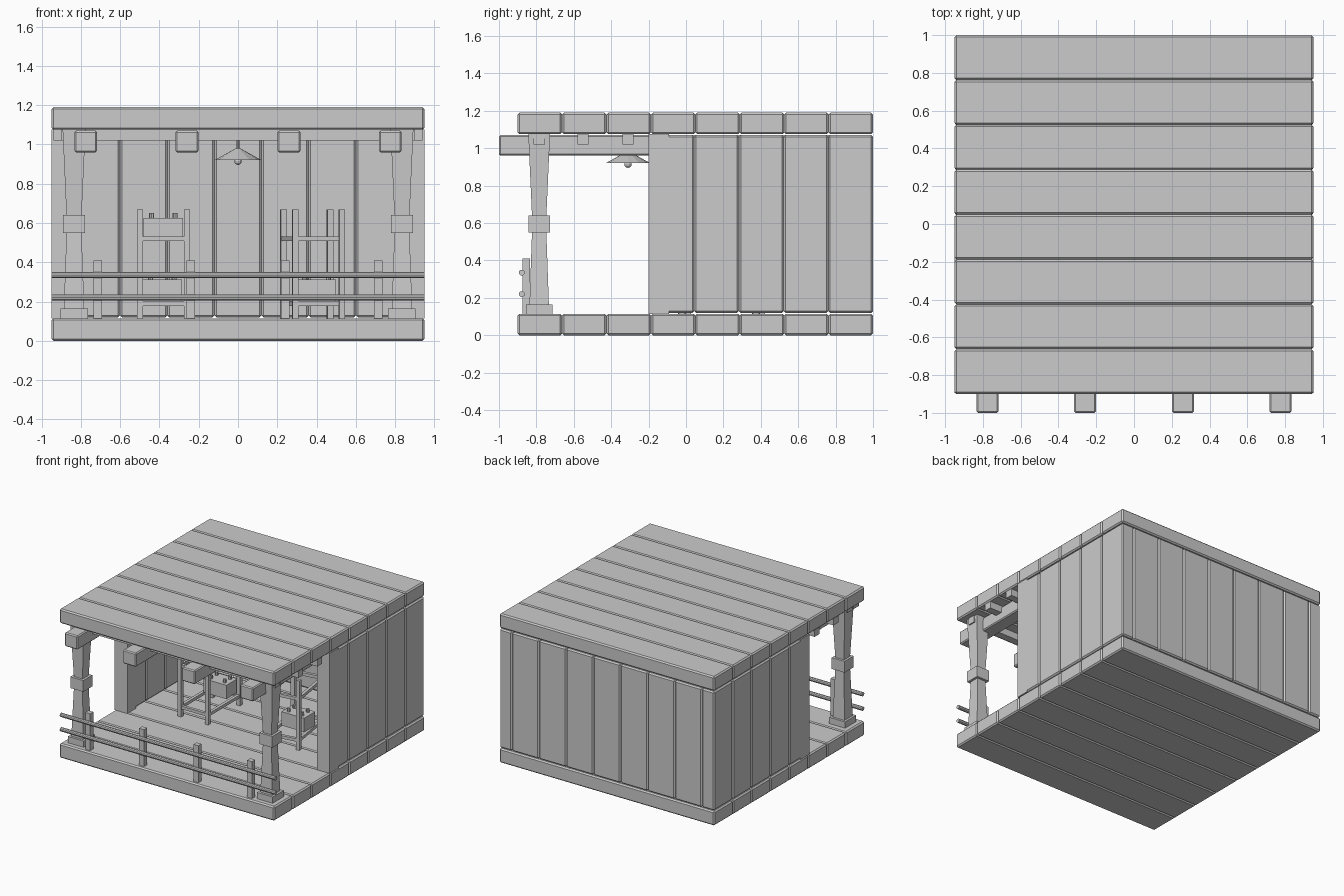
import bpy, bmesh, math
from mathutils import Matrix, Vector

if "Cube" in bpy.data.objects:
    bpy.data.objects.remove(bpy.data.objects["Cube"], do_unlink=True)

mat = bpy.data.materials.new("plain_grey")
mat.use_nodes = True
grey = (0.6, 0.6, 0.6, 1)
mat.diffuse_color = grey
mat.node_tree.nodes["Principled BSDF"].inputs["Base Color"].default_value = grey


def finish(name, bm, bevel=0):
    mesh = bpy.data.meshes.new(name)
    bm.to_mesh(mesh)
    bm.free()
    mesh.materials.append(mat)
    obj = bpy.data.objects.new(name, mesh)
    bpy.context.collection.objects.link(obj)
    if bevel:
        mod = obj.modifiers.new("edge_bevel", "BEVEL")
        mod.width = bevel
        mod.segments = 1
    return obj


def add_box(bm, lo, hi, matrix=Matrix()):
    lo, hi = Vector(lo), Vector(hi)
    scale = Matrix.Diagonal((*(hi - lo), 1))
    bmesh.ops.create_cube(bm, size=1, matrix=matrix @ Matrix.Translation((lo + hi) / 2) @ scale)


def box(name, lo, hi, bevel=0):
    bm = bmesh.new()
    add_box(bm, lo, hi)
    return finish(name, bm, bevel)


def add_cone(bm, r1, r2, depth, matrix, sides):
    bmesh.ops.create_cone(bm, cap_ends=True, segments=sides, radius1=r1, radius2=r2,
                          depth=depth, matrix=matrix)


# Floor and roof boards
pitch = 1.9 / 8
for i in range(8):
    y = -0.9 + i * pitch
    box("floor_board", (-0.95, y, 0), (0.95, y + pitch, 0.115), 0.01)
    box("roof_board", (-0.95, y, 1.075), (0.95, y + pitch, 1.19), 0.01)

# Back wall boards
for i in range(7):
    x = -0.84 + i * 0.24
    box("back_wall_board", (x, 0.89, 0.12), (x + 0.24, 1, 1.07), 0.01)

# Side walls, porch columns
for side in (-1, 1):
    inner, outer = sorted((side * 0.84, side * 0.948))
    for i in range(5):
        y = -0.195 + i * 0.239
        box("side_wall_board", (inner, y, 0.12), (outer, y + 0.239, 1.07), 0.01)
    a, b = sorted((side * 0.838, side * 0.95))
    box("wall_end_post", (a, -0.2, 0.115), (b, -0.09, 1.075))

    bm = bmesh.new()
    center = Matrix.Translation((side * 0.835, -0.785, 0))
    for half, z0, z1 in ((0.07, 0.115, 0.165), (0.057, 0.55, 0.64)):
        add_box(bm, (-half, -half, z0), (half, half, z1), center)
    for r1, r2, z0, z1 in ((0.052, 0.038, 0.16, 0.56), (0.038, 0.058, 0.63, 1.075)):
        turn = center @ Matrix.Translation((0, 0, (z0 + z1) / 2)) @ Matrix.Rotation(math.pi / 4, 4, "Z")
        add_cone(bm, r1 * math.sqrt(2), r2 * math.sqrt(2), z1 - z0, turn, 4)
    finish("porch_column", bm)

# Ceiling beams
for x in (-0.775, -0.26, 0.26, 0.775):
    box("rafter", (x - 0.058, -1, 0.96), (x + 0.058, 0.89, 1.07), 0.008)
for y, reach in ((-0.785, 0.9), (-0.55, 0.94), (-0.31, 0.94)):
    box("cross_beam", (-reach, y - 0.03, 1.02), (reach, y + 0.03, 1.078))

# Railing
for x in (-0.715, -0.24, 0.24, 0.715):
    box("railing_post", (x - 0.022, -0.875, 0.11), (x + 0.022, -0.835, 0.41))
for z in (0.22, 0.335):
    bm = bmesh.new()
    lay = Matrix.Translation((0, -0.878, z)) @ Matrix.Rotation(math.pi / 2, 4, "Y")
    add_cone(bm, 0.016, 0.016, 1.9, lay, 10)
    finish("railing_bar", bm)


# Open racks
def rack(name, x, y, angle):
    place = Matrix.Translation((x, y, 0)) @ Matrix.Rotation(angle, 4, "Z")
    bm = bmesh.new()
    for sx in (-0.12, 0.12):
        for sy in (-0.2, 0.2):
            add_box(bm, (sx - 0.015, sy - 0.015, 0.11), (sx + 0.015, sy + 0.015, 0.67), place)
        for z in (0.19, 0.52):
            add_box(bm, (sx - 0.012, -0.2, z - 0.012), (sx + 0.012, 0.2, z + 0.012), place)
    for sy in (-0.2, 0.2):
        for z in (0.19, 0.52):
            add_box(bm, (-0.12, sy - 0.012, z - 0.012), (0.12, sy + 0.012, z + 0.012), place)
    finish(name, bm)


rack("left_rack", 0.38, 0.19, math.radians(8.6))
rack("right_rack", -0.38, 0.19, 0)


# Crates with bottle tops
def crate(name, x, y, z):
    bm = bmesh.new()
    add_box(bm, (x - 0.1, y - 0.07, z), (x + 0.1, y + 0.07, z + 0.11))
    for dx in (-0.06, 0.06):
        for dy in (-0.035, 0.035):
            add_cone(bm, 0.013, 0.013, 0.03, Matrix.Translation((x + dx, y + dy, z + 0.122)), 8)
    finish(name, bm)


crate("lower_crate", -0.385, 0.33, 0.203)
crate("lower_crate", 0.4, 0.19, 0.203)
crate("upper_crate", -0.38, 0.19, 0.515)

# Hanging lamp
bm = bmesh.new()
add_cone(bm, 0.12, 0.012, 0.06, Matrix.Translation((0, -0.31, 0.95)), 12)
add_cone(bm, 0.008, 0.008, 0.06, Matrix.Translation((0, -0.31, 1.005)), 8)
bmesh.ops.create_uvsphere(bm, u_segments=10, v_segments=6, radius=0.02,
                          matrix=Matrix.Translation((0, -0.31, 0.915)))
finish("hanging_lamp", bm)
